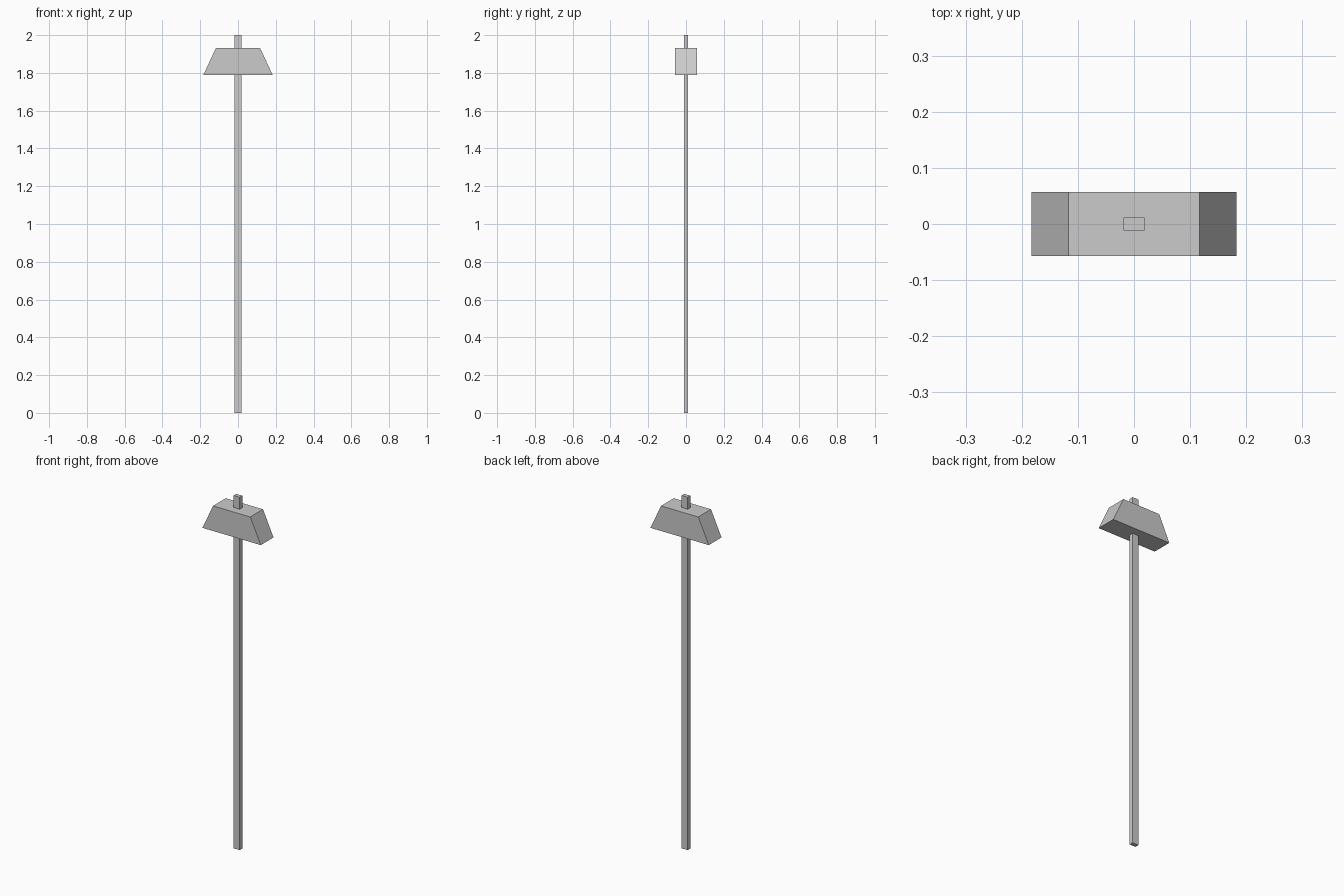
import bpy, bmesh

if "Cube" in bpy.data.objects:
    bpy.data.objects.remove(bpy.data.objects["Cube"])


def prism(name, profile, half_depth):
    """Extrude an x-z profile symmetrically along y."""
    bm = bmesh.new()
    face = bm.faces.new([bm.verts.new((x, -half_depth, z)) for x, z in profile])
    ext = bmesh.ops.extrude_face_region(bm, geom=[face])
    moved = [v for v in ext["geom"] if isinstance(v, bmesh.types.BMVert)]
    bmesh.ops.translate(bm, verts=moved, vec=(0, 2 * half_depth, 0))
    bmesh.ops.recalc_face_normals(bm, faces=bm.faces)
    mesh = bpy.data.meshes.new(name)
    bm.to_mesh(mesh)
    bm.free()
    obj = bpy.data.objects.new(name, mesh)
    bpy.context.collection.objects.link(obj)
    return obj


def trapezoid(bottom, top, z0, z1):
    return [(-bottom, z0), (bottom, z0), (top, z1), (-top, z1)]


# Long rectangular shaft running through the head
prism("handle", trapezoid(0.019, 0.019, 0.0, 2.0), 0.0115)

# Tapered block head
prism("hammer_head", trapezoid(0.183, 0.117, 1.79, 1.932), 0.057)
